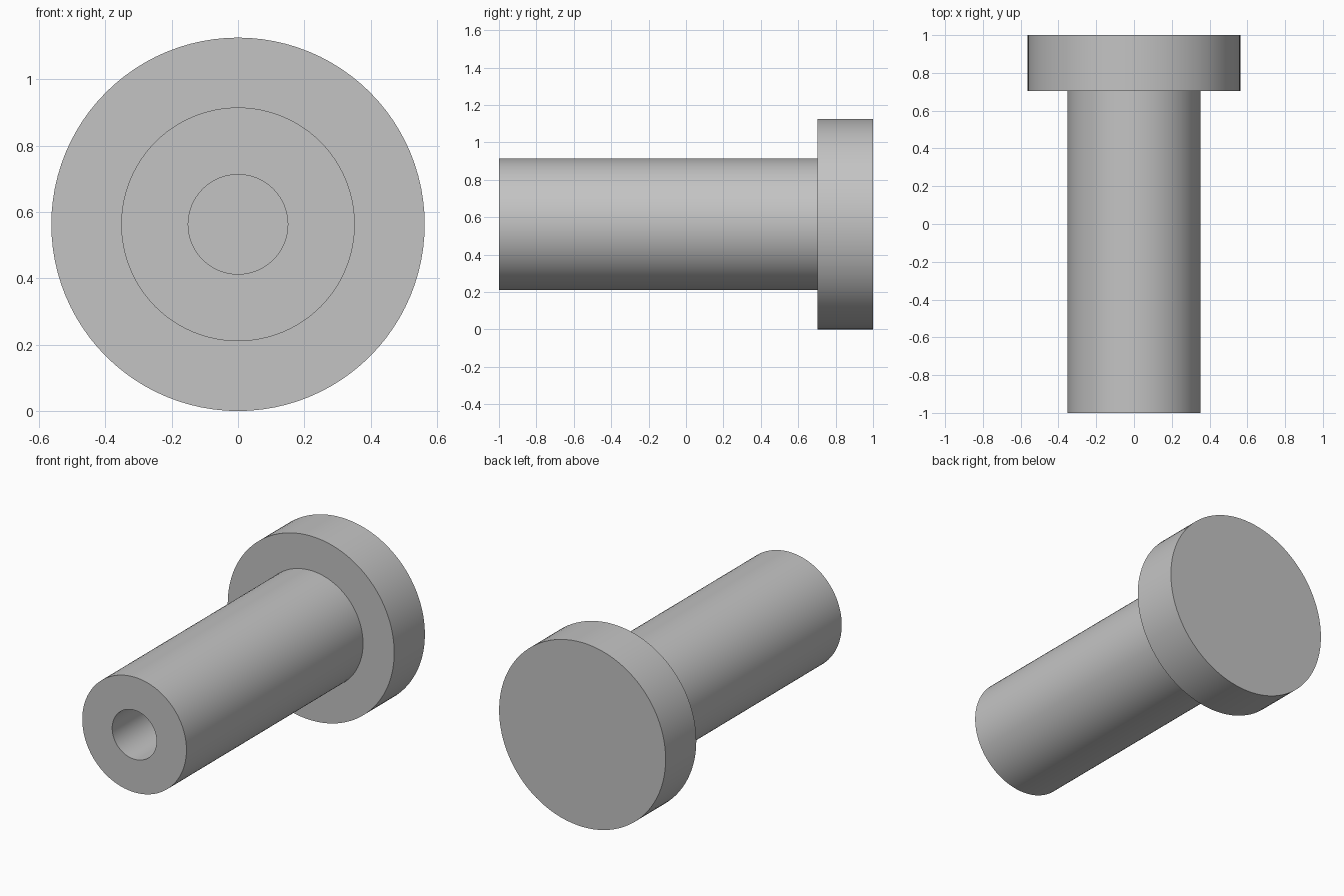
import bpy, bmesh, math
from mathutils import Vector

cube = bpy.data.objects.get("Cube")
if cube:
    bpy.data.objects.remove(cube, do_unlink=True)

HEAD_R, SHAFT_R, BORE_R = 0.5625, 0.352, 0.15
FRONT, HEAD_FRONT, BACK = -1.0, 0.704, 1.0
BORE_END = 0.1
SEGMENTS = 96

# Plain grey metal
metal = bpy.data.materials.new("grey_metal")
metal.use_nodes = True
color = (0.55, 0.55, 0.55, 1.0)
metal.diffuse_color = color
metal.node_tree.nodes["Principled BSDF"].inputs["Base Color"].default_value = color

# Half section of the headed pin with its blind bore: (radius, y)
profile = [
    (0, BORE_END), (BORE_R, BORE_END), (BORE_R, FRONT),
    (SHAFT_R, FRONT), (SHAFT_R, HEAD_FRONT),
    (HEAD_R, HEAD_FRONT), (HEAD_R, BACK), (0, BACK),
]

# Revolve the section around the y axis
bm = bmesh.new()
verts = [bm.verts.new((r, y, 0)) for r, y in profile]
edges = [bm.edges.new(pair) for pair in zip(verts, verts[1:])]
bmesh.ops.spin(bm, geom=verts + edges, cent=(0, 0, 0), axis=(0, 1, 0),
               angle=math.tau, steps=SEGMENTS)
bmesh.ops.remove_doubles(bm, verts=bm.verts, dist=0.0001)
bmesh.ops.recalc_face_normals(bm, faces=bm.faces)
bmesh.ops.translate(bm, verts=bm.verts, vec=Vector((0, 0, HEAD_R)))

mesh = bpy.data.meshes.new("headed_pin")
bm.to_mesh(mesh)
bm.free()
mesh.materials.append(metal)
pin = bpy.data.objects.new("headed_pin", mesh)
bpy.context.collection.objects.link(pin)

# Smooth round walls, crisp rims
bpy.ops.object.select_all(action="DESELECT")
pin.select_set(True)
bpy.context.view_layer.objects.active = pin
bpy.ops.object.shade_smooth_by_angle(angle=math.radians(30))
